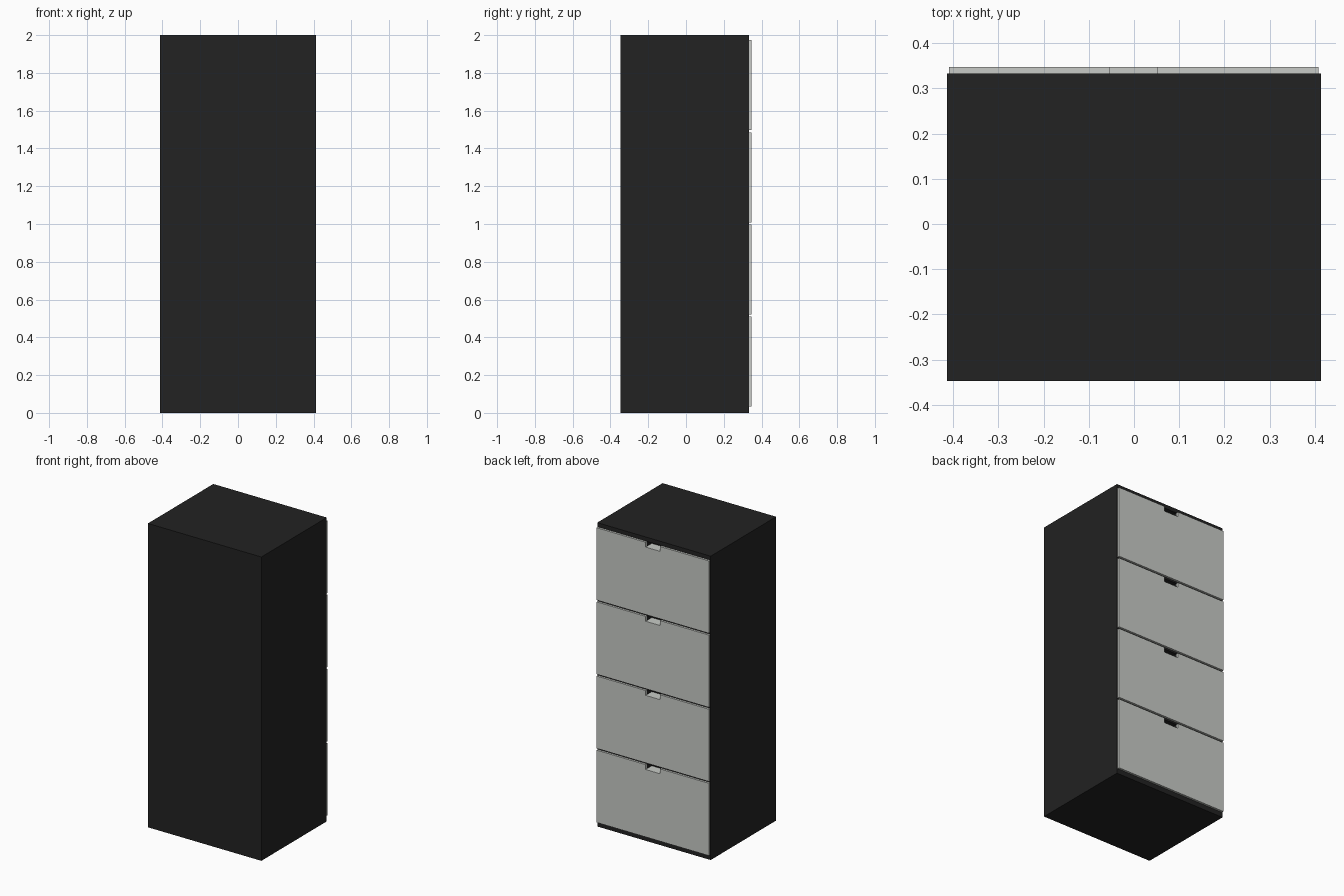
import bpy, bmesh

if "Cube" in bpy.data.objects:
    bpy.data.objects.remove(bpy.data.objects["Cube"])


def material(name, rgb):
    m = bpy.data.materials.new(name)
    m.diffuse_color = (*rgb, 1)
    m.use_nodes = True
    m.node_tree.nodes["Principled BSDF"].inputs["Base Color"].default_value = m.diffuse_color
    return m


BLACK = material("black_shell", (0.016, 0.016, 0.016))
GREY = material("light_grey_front", (0.58, 0.60, 0.57))


def add_object(name, bm, mat):
    bmesh.ops.recalc_face_normals(bm, faces=bm.faces)
    me = bpy.data.meshes.new(name)
    bm.to_mesh(me)
    bm.free()
    me.materials.append(mat)
    ob = bpy.data.objects.new(name, me)
    bpy.context.collection.objects.link(ob)
    return ob


def box(name, lo, hi, mat):
    bm = bmesh.new()
    bmesh.ops.create_cube(bm, size=1)
    for v in bm.verts:
        for i in range(3):
            v.co[i] = lo[i] if v.co[i] < 0 else hi[i]
    return add_object(name, bm, mat)


def plate(name, outline, y0, y1, mat):
    """Extrude an x-z outline from y0 to y1."""
    bm = bmesh.new()
    face = bm.faces.new([bm.verts.new((x, y0, z)) for x, z in outline])
    ext = bmesh.ops.extrude_face_region(bm, geom=[face])["geom"]
    for v in ext:
        if isinstance(v, bmesh.types.BMVert):
            v.co.y = y1
    return add_object(name, bm, mat)


Y_BODY, Y_FRONT = 0.333, 0.347
PITCH, HEIGHT, BOTTOM = 0.488, 0.476, 0.033
LEFT, RIGHT = -0.409, 0.408
NOTCH_L, NOTCH_R, NOTCH_H = -0.053, 0.051, 0.032
POCKET_BACK = 0.283

# Cabinet shell
shell = box("cabinet_shell", (-0.413, -0.347, 0), (0.413, Y_BODY, 2), BLACK)

for i in range(4):
    z0 = BOTTOM + i * PITCH
    z1 = z0 + HEIGHT
    zn = z1 - NOTCH_H

    # Drawer front with a finger notch in its top edge
    plate(f"drawer_front_{i + 1}",
          [(LEFT, z0), (RIGHT, z0), (RIGHT, z1), (NOTCH_R, z1),
           (NOTCH_R, zn), (NOTCH_L, zn), (NOTCH_L, z1), (LEFT, z1)],
          Y_BODY, Y_FRONT, GREY)

    # Finger pocket behind the notch
    cutter = box(f"pocket_cutter_{i + 1}", (NOTCH_L, POCKET_BACK, zn - 0.004),
                 (NOTCH_R, Y_BODY + 0.05, z1), BLACK)
    cutter.hide_render = True
    cutter.hide_set(True)
    cut = shell.modifiers.new(f"pocket_{i + 1}", 'BOOLEAN')
    cut.operation = 'DIFFERENCE'
    cut.solver = 'EXACT'
    cut.object = cutter

    # Light floor of the pocket
    box(f"pocket_floor_{i + 1}", (NOTCH_L, POCKET_BACK, zn - 0.004),
        (NOTCH_R, Y_BODY, zn), GREY)
